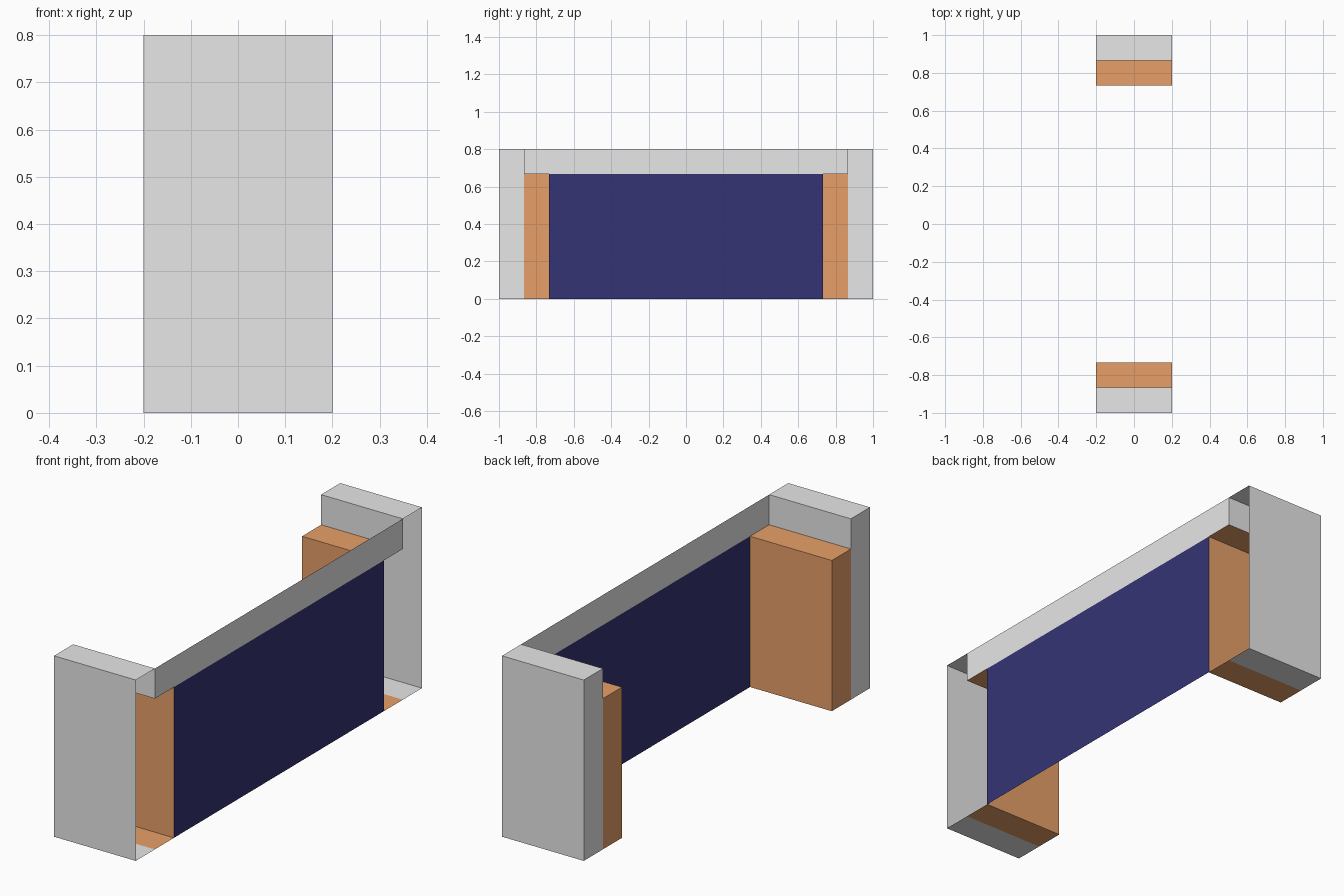
import bpy
import bmesh

if "Cube" in bpy.data.objects:
    bpy.data.objects.remove(bpy.data.objects["Cube"])

W = 0.2              # half depth in x
H = 0.8              # full height
T = 2 / 15           # wall thickness
OUT, MID, INN = 1.0, 1.0 - T, 1.0 - 2 * T
LEDGE = H - T


def material(name, rgb):
    m = bpy.data.materials.new(name)
    m.diffuse_color = (*rgb, 1)
    m.use_nodes = True
    m.node_tree.nodes["Principled BSDF"].inputs["Base Color"].default_value = m.diffuse_color
    return m


grey = material("light_grey", (0.8, 0.8, 0.8))
orange = material("orange", (0.8, 0.35, 0.14))
blue = material("dark_blue", (0.034, 0.034, 0.175))


def shell(name, mat, profile, walls, cap_x, mirror=False):
    """Outline in y/z: sweep the listed edges across x and cap one side."""
    bm = bmesh.new()
    rings = {x: [bm.verts.new((x, y, z)) for y, z in profile] for x in (-W, W)}
    a, b = rings[-W], rings[W]
    n = len(profile)
    for i in walls:
        j = (i + 1) % n
        bm.faces.new((a[i], a[j], b[j], b[i]))
    # profile runs clockwise seen from +x
    bm.faces.new(a if cap_x < 0 else b[::-1])
    bmesh.ops.delete(bm, geom=[v for v in bm.verts if not v.link_faces], context='VERTS')
    me = bpy.data.meshes.new(name)
    bm.to_mesh(me)
    bm.free()
    me.materials.append(mat)
    ob = bpy.data.objects.new(name, me)
    bpy.context.collection.objects.link(ob)
    if mirror:
        mod = ob.modifiers.new("mirror", 'MIRROR')
        mod.use_axis = (False, True, False)
        mod.use_mirror_merge = False


# Outer end posts: open towards +x, inner wall only above the ledge
shell("end_posts", grey,
      [(MID, 0), (MID, LEDGE), (MID, H), (OUT, H), (OUT, 0)],
      (1, 2, 3, 4), -1, True)

# Lower inner pillars: open towards +x and into the posts
shell("inner_pillars", orange,
      [(INN, 0), (INN, LEDGE), (MID, LEDGE), (MID, 0)],
      (0, 1, 3), -1, True)

# Flat crossbar between the posts, on the +x side
shell("crossbar", grey,
      [(-MID, LEDGE), (-MID, H), (MID, H), (MID, LEDGE)], (), 1)

# Flat opening panel between the pillars
shell("opening_panel", blue,
      [(-INN, 0), (-INN, LEDGE), (INN, LEDGE), (INN, 0)], (), 1)
